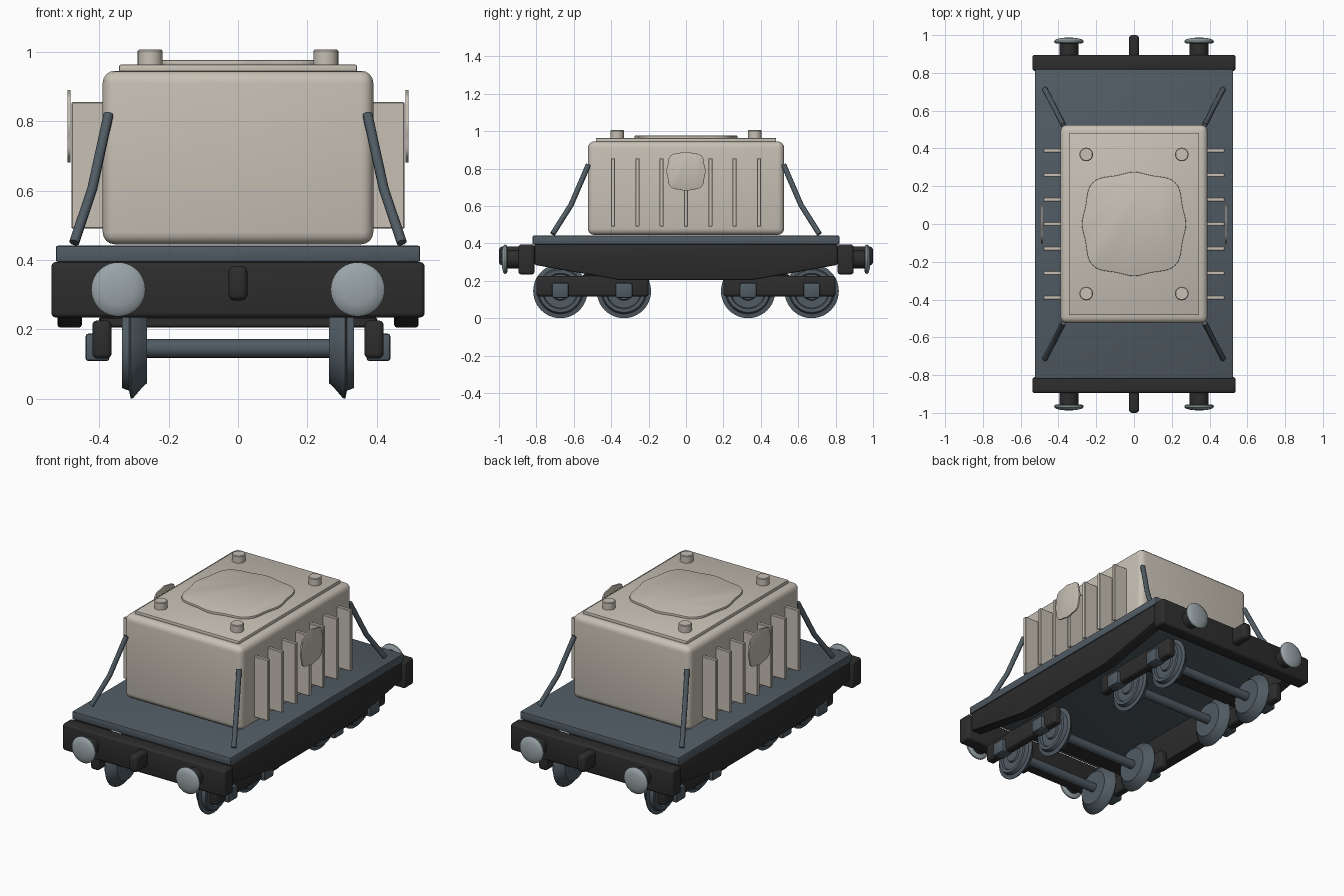
import bpy, bmesh
from math import cos, sin, pi
from mathutils import Matrix, Vector

if "Cube" in bpy.data.objects:
    bpy.data.objects.remove(bpy.data.objects["Cube"])


def material(name, rgb):
    m = bpy.data.materials.new(name)
    m.use_nodes = True
    m.diffuse_color = (*rgb, 1)
    m.node_tree.nodes["Principled BSDF"].inputs["Base Color"].default_value = (*rgb, 1)
    return m


CREAM = material("cream paint", (0.57, 0.53, 0.46))
SLATE = material("slate metal", (0.08, 0.105, 0.125))
BLACK = material("black metal", (0.026, 0.026, 0.026))
STEEL = material("pale steel", (0.32, 0.37, 0.39))


def finish(name, bm, mat):
    bmesh.ops.recalc_face_normals(bm, faces=bm.faces)
    me = bpy.data.meshes.new(name)
    bm.to_mesh(me)
    bm.free()
    ob = bpy.data.objects.new(name, me)
    bpy.context.collection.objects.link(ob)
    me.materials.append(mat)
    bpy.ops.object.select_all(action="DESELECT")
    ob.select_set(True)
    bpy.context.view_layer.objects.active = ob
    bpy.ops.object.shade_smooth_by_angle(angle=0.6)
    return ob


def bevel(bm, width, segments=3):
    bmesh.ops.bevel(bm, geom=bm.edges[:], offset=width, segments=segments,
                    affect="EDGES", profile=0.5, clamp_overlap=True)


def box(name, centre, size, mat, round_=0.0, segments=3):
    bm = bmesh.new()
    bmesh.ops.create_cube(bm, size=1)
    bmesh.ops.scale(bm, vec=size, verts=bm.verts)
    if round_:
        bevel(bm, round_, segments)
    bmesh.ops.translate(bm, vec=centre, verts=bm.verts)
    return finish(name, bm, mat)


def lathe(name, profile, centre, axis, mat, steps=40):
    """Spin (radius, distance) points about an axis through the centre."""
    bm = bmesh.new()
    vs = [bm.verts.new((r, 0, h)) for r, h in profile]
    es = [bm.edges.new(p) for p in zip(vs, vs[1:])]
    bmesh.ops.spin(bm, geom=vs + es, cent=(0, 0, 0), axis=(0, 0, 1),
                   angle=2 * pi, steps=steps)
    bmesh.ops.remove_doubles(bm, verts=bm.verts, dist=0.0001)
    turn = Vector((0, 0, 1)).rotation_difference(Vector(axis)).to_matrix().to_4x4()
    bmesh.ops.transform(bm, matrix=Matrix.Translation(centre) @ turn, verts=bm.verts)
    return finish(name, bm, mat)


def prism(name, points, depth, mat, matrix, round_=0.0):
    """Extrude a flat outline upwards, then place it by a matrix."""
    bm = bmesh.new()
    face = bm.faces.new([bm.verts.new((x, y, 0)) for x, y in points])
    new = bmesh.ops.extrude_face_region(bm, geom=[face])["geom"]
    bmesh.ops.translate(bm, vec=(0, 0, depth),
                        verts=[v for v in new if isinstance(v, bmesh.types.BMVert)])
    if round_:
        bevel(bm, round_, 2)
    bmesh.ops.transform(bm, matrix=matrix, verts=bm.verts)
    return finish(name, bm, mat)


def scallop(scale, count=96):
    pts = []
    for i in range(count):
        t = 2 * pi * i / count
        r = scale * (1.03 - 0.062 * cos(4 * t) + 0.03 * cos(8 * t))
        pts.append((r * cos(t), r * sin(t)))
    return pts


# Deck
box("deck", (0, 0, 0.4175), (1.05, 1.64, 0.047), SLATE, 0.006, 2)

# Container body, lid and top ornament
box("container_body", (0, 0, 0.695), (0.78, 1.05, 0.5), CREAM, 0.035, 4)
box("container_lid", (0, 0, 0.95), (0.685, 0.965, 0.026), CREAM, 0.005, 2)
prism("top_plaque", scallop(0.276), 0.016, CREAM, Matrix.Translation((0, 0, 0.96)), 0.003)

# Wheel section: flange, tread and hub, measured outwards along the axle
WHEEL = [(0, 0.265), (0.1, 0.262), (0.108, 0.272), (0.143, 0.302), (0.145, 0.309),
         (0.122, 0.314), (0.114, 0.335), (0.095, 0.335), (0.09, 0.322),
         (0.05, 0.322), (0.045, 0.332), (0, 0.334)]

# Buffer head section, domed outwards
HEAD = [(0, 0), (0.068, 0), (0.077, 0.006), (0.078, 0.014),
        (0.07, 0.022), (0.045, 0.029), (0, 0.033)]

for sx, side in ((1, "left"), (-1, "right")):
    # Side sill with tapered ends
    stand = Matrix(((0, 0, 1, sx * 0.485 - 0.035), (1, 0, 0, 0), (0, 1, 0, 0), (0, 0, 0, 1)))
    sill = [(-0.81, 0.4), (-0.81, 0.285), (-0.36, 0.205),
            (0.36, 0.205), (0.81, 0.285), (0.81, 0.4)]
    prism(side + "_sill", sill, 0.07, BLACK, stand, 0.008)

    # Cooling fins and side plaque
    for i in range(-3, 4):
        box(side + "_fin", (sx * 0.43, i * 0.13, 0.6725), (0.1, 0.022, 0.365),
            CREAM, 0.003, 1)
    plate = Matrix(((0, 0, 1, sx * 0.487 - 0.005), (1, 0, 0, 0),
                    (0, 1, 0, 0.785), (0, 0, 0, 1)))
    prism(side + "_plaque", scallop(0.105), 0.01, CREAM, plate, 0.002)

    for sy, end in ((-1, "front"), (1, "back")):
        tag = end + "_" + side
        # Lid bolt
        lathe(tag + "_bolt", [(0, 0), (0.036, 0), (0.036, 0.044), (0.032, 0.048), (0, 0.048)],
              (sx * 0.253, sy * 0.368, 0.958), (0, 0, 1), CREAM, 28)

        # Bent tie rod from container to deck
        curve = bpy.data.curves.new(tag + "_tie_rod", "CURVE")
        curve.dimensions = "3D"
        curve.bevel_depth = 0.0145
        curve.bevel_resolution = 3
        curve.use_fill_caps = True
        line = curve.splines.new("POLY")
        path = [(0.373, 0.522, 0.82), (0.42, 0.615, 0.605), (0.472, 0.713, 0.45)]
        line.points.add(len(path) - 1)
        for p, (x, y, z) in zip(line.points, path):
            p.co = (sx * x, sy * y, z, 1)
        curve.materials.append(SLATE)
        rod = bpy.data.objects.new(tag + "_tie_rod", curve)
        bpy.context.collection.objects.link(rod)

        # Buffer stem and head
        lathe(tag + "_buffer_stem", [(0, 0), (0.05, 0), (0.05, 0.075), (0, 0.075)],
              (sx * 0.345, sy * 0.885, 0.315), (0, sy, 0), BLACK, 32)
        lathe(tag + "_buffer_head", HEAD, (sx * 0.345, sy * 0.955, 0.315), (0, sy, 0), STEEL)

        # Bogie side frame
        box(tag + "_bogie_frame", (sx * 0.392, sy * 0.5, 0.171), (0.056, 0.6, 0.11),
            BLACK, 0.015)

        # Wheels and axle boxes
        for y in (0.332, 0.672):
            lathe(tag + "_wheel", WHEEL, (0, sy * y, 0.145), (sx, 0, 0), SLATE, 48)
            box(tag + "_axle_box", (sx * 0.405, sy * y, 0.148), (0.07, 0.09, 0.08),
                SLATE, 0.01, 2)

for sy, end in ((-1, "front"), (1, "back")):
    # Buffer beam, coupling hook and bogie crossbar
    box(end + "_buffer_beam", (0, sy * 0.853, 0.314), (1.076, 0.086, 0.16), BLACK, 0.014)
    box(end + "_coupling", (0, sy * 0.935, 0.333), (0.055, 0.13, 0.1), BLACK, 0.018)
    box(end + "_bogie_crossbar", (0, sy * 0.5, 0.22), (0.8, 0.1, 0.03), BLACK, 0.004, 1)
    # Axles
    for y in (0.332, 0.672):
        lathe(end + "_axle", [(0, -0.27), (0.027, -0.27), (0.027, 0.27), (0, 0.27)],
              (0, sy * y, 0.145), (1, 0, 0), SLATE, 24)
